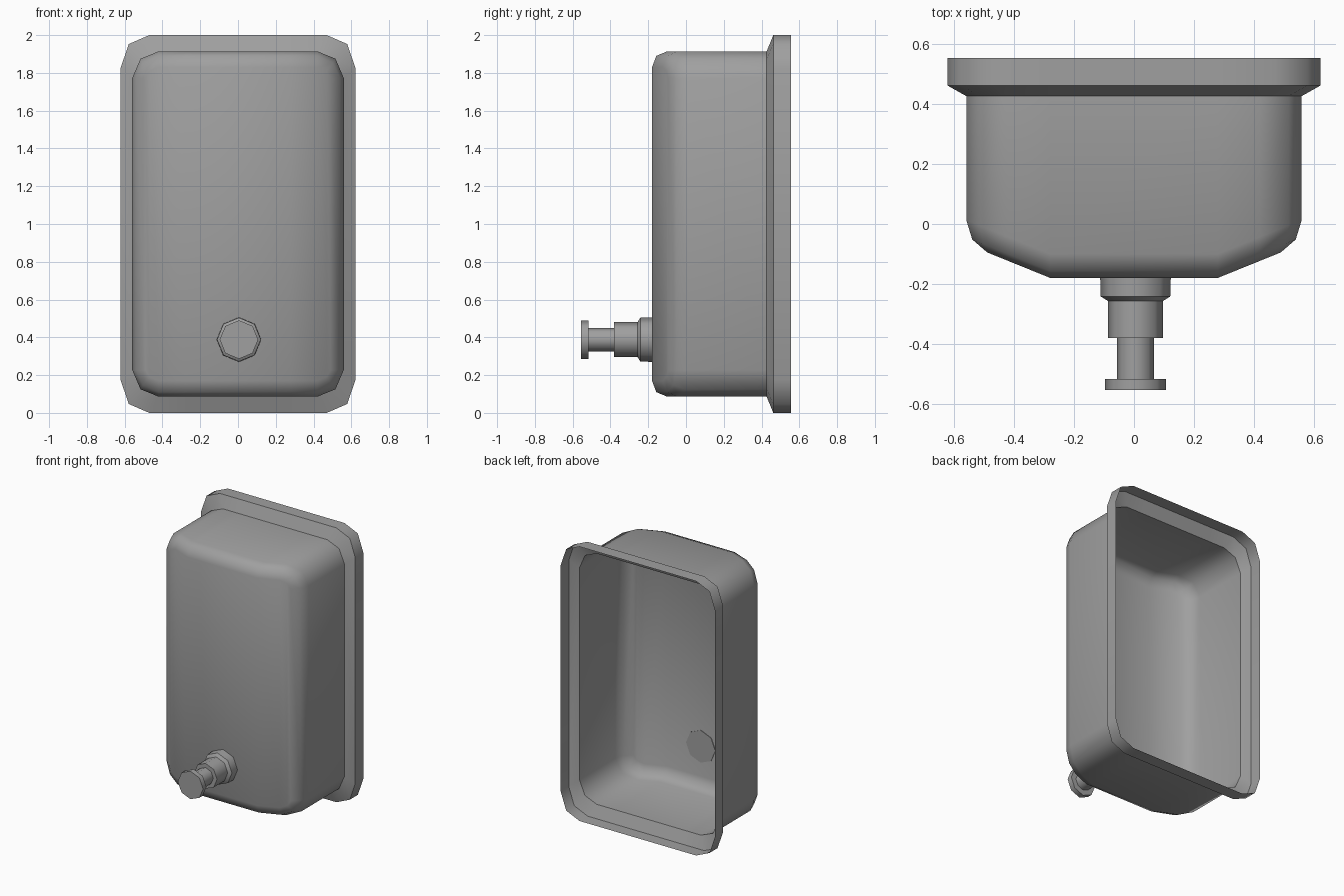
import bpy, bmesh
from math import sin, cos, tau

if "Cube" in bpy.data.objects:
    bpy.data.objects.remove(bpy.data.objects["Cube"])

# Dark steel grey
steel = bpy.data.materials.new("dark_steel")
steel.diffuse_color = (0.35, 0.35, 0.35, 1)
steel.use_nodes = True
steel.node_tree.nodes["Principled BSDF"].inputs["Base Color"].default_value = steel.diffuse_color

def loft(name, rings, caps, angle, back_cap=False):
    """Skin equal-length rings from back to front, then close the ends."""
    bm = bmesh.new()
    loops = [[bm.verts.new(p) for p in ring] for ring in rings]
    n = len(loops[0])
    for a, b in zip(loops, loops[1:]):
        for i in range(n):
            j = (i + 1) % n
            bm.faces.new((a[i], a[j], b[j], b[i]))
    for cap in caps:
        bm.faces.new([loops[-1][i] for i in cap])
    if back_cap:
        bm.faces.new(loops[0][::-1])
    mesh = bpy.data.meshes.new(name)
    bm.to_mesh(mesh)
    bm.free()
    mesh.materials.append(steel)
    obj = bpy.data.objects.new(name, mesh)
    bpy.context.collection.objects.link(obj)
    bpy.ops.object.select_all(action='DESELECT')
    obj.select_set(True)
    bpy.context.view_layer.objects.active = obj
    bpy.ops.object.shade_smooth_by_angle(angle=angle)
    return obj

FLAT = 0.28   # half width of the flat middle of the front

def outline(y, hx, hz, cx, cz, mx, mz, bowed=False):
    """Rectangle with chamfered corners; a bowed one falls back beyond FLAT."""
    q = [(hx, cz), (mx, mz), (cx, hz), (FLAT, hz)]
    r = q[::-1]
    pts = (q + [(-x, z) for x, z in r] + [(-x, -z) for x, z in q]
           + [(x, -z) for x, z in r])
    bow = 0.405 if bowed else 0
    return [(x, y + bow * max(0, abs(x) - FLAT), 1 + z) for x, z in pts]

# Open-backed housing: mounting rim, sloped step, walls, rounded front edge
flange = (0.622, 1.0, 0.47, 0.825, 0.578, 0.953)
wall = (0.56, 0.914, 0.42, 0.773, 0.516, 0.875)
front_strips = [(15 - i, (16 - i) % 16 if i == 0 else 0, 1, 14) for i in range(1)]
front_strips = [((15 - i), i, i + 1, 14 - i) for i in range(7)]
loft("housing", [
    outline(0.555, *flange),
    outline(0.462, *flange),
    outline(0.427, *wall),
    outline(-0.10, *wall, bowed=True),
    outline(-0.157, 0.54, 0.89, 0.42, 0.773, 0.503, 0.853, bowed=True),
    outline(-0.18, 0.49, 0.83, 0.42, 0.773, 0.468, 0.81, bowed=True),
], front_strips, 0.95)

# Octagonal push valve: collar, barrel, stem and button
profile = [(-0.176, 0.118), (-0.242, 0.116), (-0.257, 0.092), (-0.38, 0.092),
           (-0.38, 0.062), (-0.517, 0.062), (-0.517, 0.102), (-0.555, 0.102)]
loft("push_valve", [
    [(0.005 + r * cos(tau * i / 8), y, 0.388 + r * sin(tau * i / 8)) for i in range(8)]
    for y, r in profile], [range(8)], 0.82, back_cap=True)
